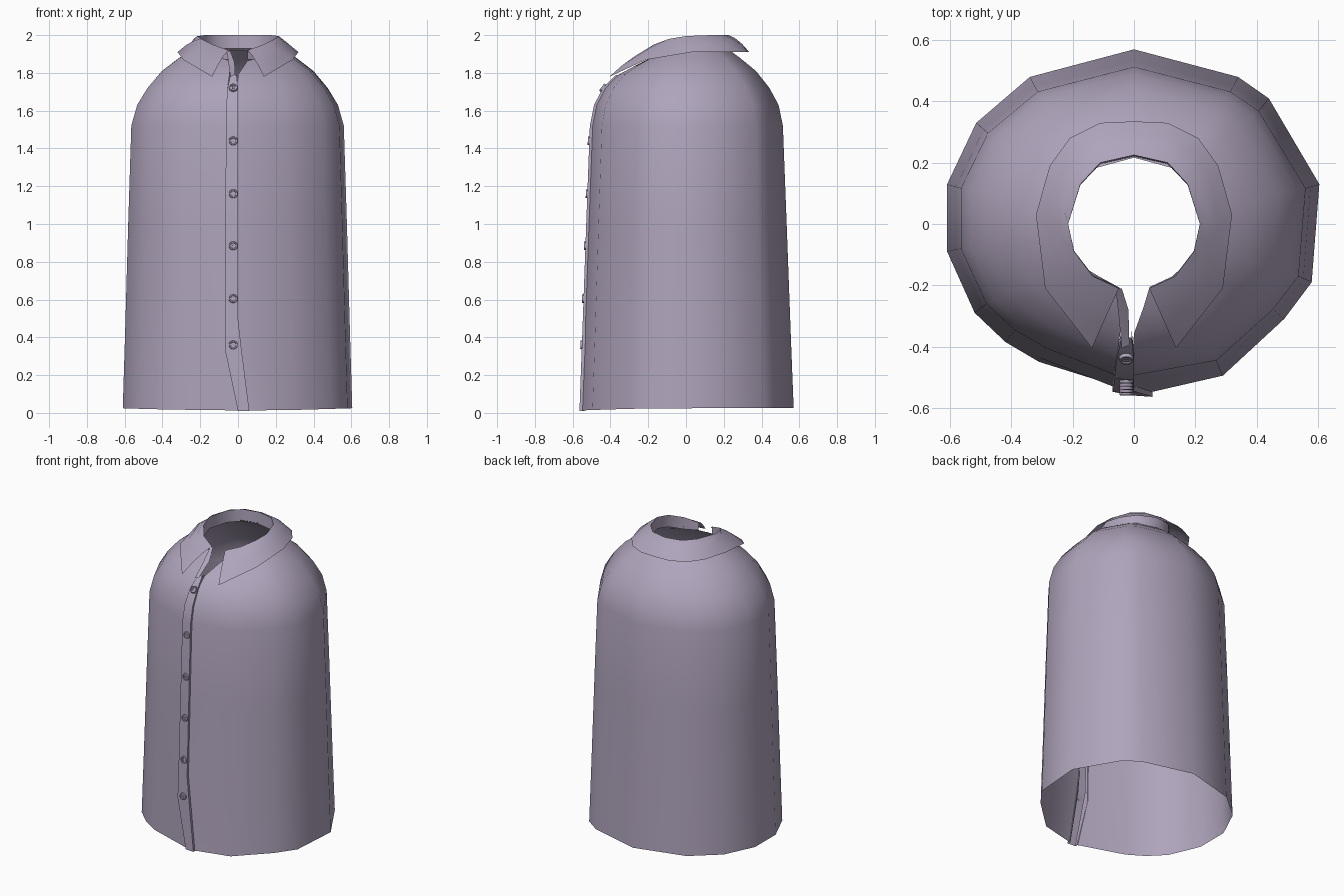
import bpy, bmesh, math
from mathutils import Vector, Matrix

if "Cube" in bpy.data.objects:
    bpy.data.objects.remove(bpy.data.objects["Cube"])

cloth = bpy.data.materials.new("dusty lilac cloth")
cloth.diffuse_color = (0.43, 0.37, 0.50, 1)
cloth.use_nodes = True
cloth.node_tree.nodes["Principled BSDF"].inputs["Base Color"].default_value = cloth.diffuse_color


def finish(name, bm, angle=40):
    me = bpy.data.meshes.new(name)
    bm.to_mesh(me)
    bm.free()
    me.materials.append(cloth)
    ob = bpy.data.objects.new(name, me)
    bpy.context.collection.objects.link(ob)
    bpy.ops.object.select_all(action='DESELECT')
    ob.select_set(True)
    bpy.context.view_layer.objects.active = ob
    bpy.ops.object.shade_smooth_by_angle(angle=math.radians(angle))
    return ob


def loft(bm, rows):
    """Skin a list of equally long point rows with quads."""
    grid = [[bm.verts.new(p) for p in row] for row in rows]
    for a, b in zip(grid, grid[1:]):
        for i in range(len(a) - 1):
            bm.faces.new((a[i], a[i + 1], b[i + 1], b[i]))
    return grid


# Side profile: height, width scale, depth scale, drop at the front
RINGS = [(0.025, 1.0, 1.0, 0.012), (0.4, 0.981, 0.974, 0), (1.0, 0.953, 0.935, 0),
         (1.52, 0.926, 0.90, 0), (1.63, 0.875, 0.86, 0), (1.72, 0.785, 0.775, 0),
         (1.81, 0.66, 0.65, 0.02), (1.88, 0.51, 0.50, 0.045), (1.93, 0.37, 0.38, 0.065)]
FRONT = 0.55


def front_y(z):
    """Depth of the front edge at height z."""
    for (z0, _, s0, d0), (z1, _, s1, d1) in zip(RINGS, RINGS[1:]):
        z0, z1 = z0 - d0, z1 - d1
        if z <= z1:
            return -FRONT * (s0 + (s1 - s0) * (z - z0) / (z1 - z0))
    return -FRONT * RINGS[-1][2]


# Cape body: hem outline scaled up the profile, open along the front
left = [(-0.31, -0.45), (-0.42, -0.385), (-0.52, -0.29), (-0.61, -0.09),
        (-0.61, 0.13), (-0.515, 0.33), (-0.34, 0.48)]
right = [(0.34, 0.48), (0.44, 0.41), (0.605, 0.13), (0.58, -0.19),
         (0.49, -0.31), (0.29, -0.495)]
rows = []
for k, (z, sx, sy, drop) in enumerate(RINGS):
    xl, xr = (0.01, 0.05) if k == 0 else (-0.055, -0.005)
    if k >= 6:
        xl, xr = -0.045, (0.0, 0.03, 0.05)[k - 6]
    row = [(xl, -FRONT * sy, z - drop)]
    for x, y in left + [(0, 0.57)] + right:
        row.append((x * sx, y * sy, z - drop * max(0, -y / FRONT) ** 2))
    row.append((xr, -FRONT * sy, z - drop))
    rows.append(row)
bm = bmesh.new()
loft(bm, rows)
bmesh.ops.reverse_faces(bm, faces=bm.faces[:])
bmesh.ops.recalc_face_normals(bm, faces=bm.faces[:])
finish("cape_body", bm, 50)

# Button placket: folded strip that swings sideways at the hem
bm = bmesh.new()
rows = []
for z, x0, x1 in [(0.01, 0.0, 0.06), (0.34, -0.07, 0.018), (0.5, -0.068, 0.0),
                  (1.0, -0.066, 0.0), (1.52, -0.064, 0.0), (1.63, -0.062, 0.0),
                  (1.72, -0.055, 0.0), (1.79, -0.04, -0.008)]:
    y = front_y(z)
    rows.append([(x0, y + 0.012, z), (x0, y - 0.010, z),
                 (x1, y - 0.014, z), (x1, y + 0.012, z)])
loft(bm, rows)
bmesh.ops.recalc_face_normals(bm, faces=bm.faces[:])
finish("button_placket", bm, 30)

# Left neck edge: facing turned back beside the neck slit
bm = bmesh.new()
loft(bm, [[(-0.04, -0.405, 1.78), (-0.015, -0.395, 1.79)],
          [(-0.05, -0.30, 1.85), (-0.018, -0.28, 1.855)],
          [(-0.06, -0.21, 1.915), (-0.04, -0.21, 1.915)]])
finish("neck_facing", bm)

# Collar: inner stand, fold and turned-down leaf, mirrored left to right
fold = [(0, .225, 2.0), (.11, .20, 2.0), (.175, .13, 2.0), (.215, 0, 1.995),
        (.195, -.09, 1.98), (.135, -.17, 1.95), (.05, -.21, 1.92)]
edge = [(0, .335, 1.91), (.11, .33, 1.91), (.21, .28, 1.91), (.275, .19, 1.91),
        (.32, .03, 1.91), (.29, -.21, 1.87), (.137, -.405, 1.78)]
rows = []
for f, e in zip(fold, edge):
    f, e = Vector(f), Vector(e)
    stand = Vector((f.x, f.y * 0.98, f.z - 0.08 + 0.03 * (f.y < -0.2)))
    rows.append([stand, f, f.lerp(e, 0.3) + Vector((0, 0, 0.012)),
                 f.lerp(e, 0.65) + Vector((0, 0, 0.012)), e])
mirrored = [[Vector((-p.x, p.y, p.z)) for p in r] for r in rows[:0:-1]]
bm = bmesh.new()
loft(bm, mirrored + rows)
bmesh.ops.recalc_face_normals(bm, faces=bm.faces[:])
finish("collar", bm, 60)

# Buttons: dished discs with four thread knots, tilted to the cloth
for n, z in enumerate((1.72, 1.44, 1.16, 0.885, 0.605, 0.36)):
    bm = bmesh.new()
    bmesh.ops.create_cone(bm, cap_ends=True, segments=14, radius1=0.024,
                          radius2=0.022, depth=0.012)
    top = [f for f in bm.faces if f.normal.z > 0.9]
    bmesh.ops.inset_region(bm, faces=top, thickness=0.006, depth=0)
    bmesh.ops.inset_region(bm, faces=top, thickness=0.002, depth=-0.004)
    for i in range(4):
        a = math.pi / 4 + i * math.pi / 2
        bmesh.ops.create_cone(bm, cap_ends=True, segments=6, radius1=0.003, radius2=0.003,
                              depth=0.004, matrix=Matrix.Translation(
                                  (0.007 * math.cos(a), 0.007 * math.sin(a), 0.003)))
    slope = Vector((0, front_y(z + 0.03) - front_y(z - 0.03), 0.06)).normalized()
    normal = Vector((0, -slope.z, slope.y))
    ob = finish(f"button_{n + 1}", bm)
    ob.matrix_world = (Matrix.Translation(Vector((-0.025, front_y(z) - 0.012, z)) + normal * 0.004)
                       @ normal.to_track_quat('Z', 'Y').to_matrix().to_4x4())
